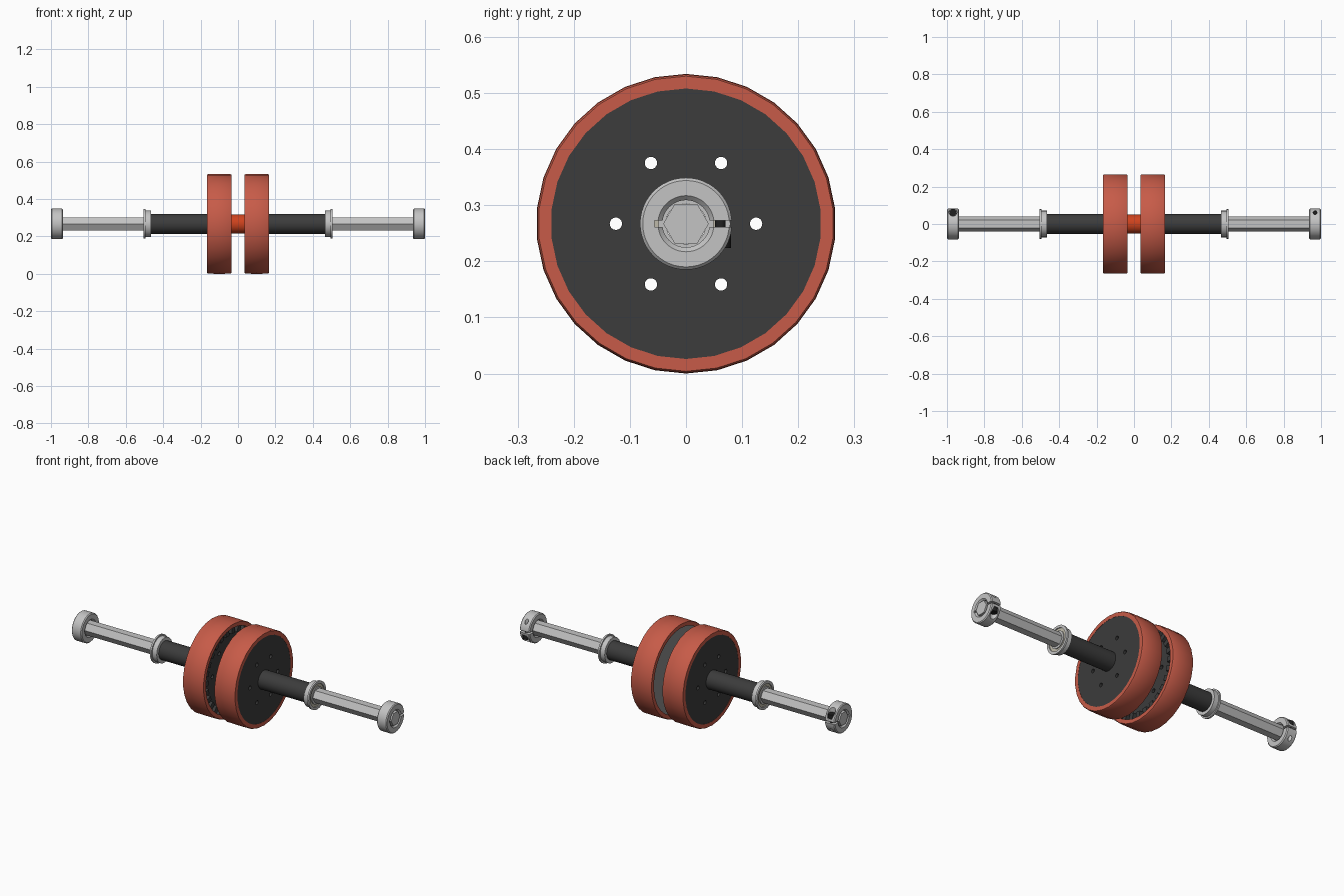
import bpy, bmesh
from math import cos, sin, pi, radians
from mathutils import Matrix, Vector

if "Cube" in bpy.data.objects:
    bpy.data.objects.remove(bpy.data.objects["Cube"])

R = 0.267                       # wheel radius, also axle height
AXLE = Vector((0, 0, R))
ALONG_X = Matrix.Rotation(pi / 2, 4, 'Y')


def material(name, r, g, b):
    m = bpy.data.materials.new(name)
    m.use_nodes = True
    m.diffuse_color = (r, g, b, 1)
    m.node_tree.nodes["Principled BSDF"].inputs["Base Color"].default_value = (r, g, b, 1)
    return m


RUBBER = material("red rubber", 0.57, 0.105, 0.065)
DARK = material("charcoal plastic", 0.045, 0.045, 0.045)
METAL = material("light metal", 0.55, 0.55, 0.55)
PLATE = material("grey plate", 0.27, 0.27, 0.27)
ORANGE = material("bright orange", 0.62, 0.055, 0.012)
SHIELD = material("pale shield", 0.52, 0.49, 0.40)
BLACK = material("black steel", 0.015, 0.015, 0.015)


def finish(bm, name, mat):
    bmesh.ops.recalc_face_normals(bm, faces=bm.faces)
    me = bpy.data.meshes.new(name)
    bm.to_mesh(me)
    bm.free()
    ob = bpy.data.objects.new(name, me)
    bpy.context.collection.objects.link(ob)
    ob.location = AXLE
    me.materials.append(mat)
    return ob


def lathe(name, profile, mat, steps=48, phase=0.0):
    """Spin a closed (x, radius) profile about the axle."""
    bm = bmesh.new()
    rings = []
    for i in range(steps):
        a = phase + 2 * pi * i / steps
        rings.append([bm.verts.new((x, r * cos(a), r * sin(a))) for x, r in profile])
    n = len(profile)
    for i in range(steps):
        p, q = rings[i], rings[(i + 1) % steps]
        for j in range(n):
            k = (j + 1) % n
            bm.faces.new((p[j], p[k], q[k], q[j]))
    return finish(bm, name, mat)


def tube(name, x0, x1, inner, outer, mat, steps=48):
    return lathe(name, [(x0, inner), (x1, inner), (x1, outer), (x0, outer)], mat, steps)


def add_cylinder(bm, r, depth, matrix, sides=24):
    bmesh.ops.create_cone(bm, cap_ends=True, segments=sides, radius1=r, radius2=r,
                          depth=depth, matrix=matrix)


def add_box(bm, centre, size, turn=Matrix()):
    bmesh.ops.create_cube(bm, size=1, matrix=turn @ Matrix.Translation(centre)
                          @ Matrix.Diagonal((*size, 1)))


def cut(ob, *cutters):
    bpy.context.view_layer.objects.active = ob
    for c in cutters:
        m = ob.modifiers.new("cut", 'BOOLEAN')
        m.object, m.solver = c, 'EXACT'
        bpy.ops.object.modifier_apply(modifier=m.name)


def smooth(ob):
    bpy.ops.object.select_all(action='DESELECT')
    ob.select_set(True)
    bpy.context.view_layer.objects.active = ob
    bpy.ops.object.shade_smooth_by_angle(angle=radians(30))


# Hexagonal shaft, full length
bm = bmesh.new()
for turn in [Matrix.Rotation(pi / 2, 4, 'X') @ Matrix.Rotation(pi / 2, 4, 'Y')]:
    add_cylinder(bm, 0.0405, 2.0, ALONG_X @ Matrix.Rotation(pi / 2, 4, 'Z'), 6)
if max(v.co.y for v in bm.verts) < 0.04:
    bmesh.ops.rotate(bm, verts=bm.verts, matrix=Matrix.Rotation(pi / 6, 3, 'X'))
finish(bm, "hex_shaft", METAL)

# Centre spacer
smooth(tube("centre_spacer", -0.06, 0.06, 0.036, 0.051, ORANGE))

# Bolt hole cutter shared by both wheels
bm = bmesh.new()
for i in range(6):
    a = i * pi / 3
    add_cylinder(bm, 0.011, 0.6,
                 Matrix.Translation((0, 0.125 * cos(a), 0.125 * sin(a))) @ ALONG_X)
holes = finish(bm, "bolt_hole_cutter", BLACK)

for s, side in ((1, "left"), (-1, "right")):
    # Tyre: thirty sided band with a slight crown
    smooth(lathe(side + "_tyre",
                 [(s * x, r) for x, r in ((0.035, 0.241), (0.165, 0.241), (0.165, 0.263),
                                          (0.160, 0.266), (0.100, R), (0.040, 0.266),
                                          (0.035, 0.263))],
                 RUBBER, 30, radians(6)))

    # Wheel hub with six bolt holes
    inner = 0.055 if s > 0 else 0.075
    hub = tube(side + "_hub", s * inner, s * 0.164, 0.036, 0.2415, DARK, 60)
    cut(hub, holes)
    smooth(hub)

    # Sleeve between wheel and bearing
    smooth(tube(side + "_sleeve", s * 0.15, s * 0.468, 0.036, 0.053, DARK))

    # Flanged bearing with recessed shield
    smooth(lathe(side + "_bearing",
                 [(s * x, r) for x, r in ((0.466, 0.038), (0.466, 0.071), (0.494, 0.071),
                                          (0.494, 0.079), (0.504, 0.079), (0.504, 0.064),
                                          (0.494, 0.064), (0.494, 0.038))], METAL))
    smooth(tube(side + "_bearing_shield", s * 0.492, s * 0.498, 0.049, 0.065, SHIELD))
    smooth(tube(side + "_bearing_race", s * 0.490, s * 0.503, 0.036, 0.049, METAL))

    # Split clamp collar, screw entering from opposite sides at each end
    mid = s * 0.968
    collar = lathe(side + "_collar",
                   [(mid + x, r) for x, r in ((-0.032, 0.050), (-0.024, 0.042), (0.024, 0.042),
                                              (0.032, 0.050), (0.032, 0.077), (0.027, 0.082),
                                              (-0.027, 0.082), (-0.032, 0.077))], METAL)
    bm = bmesh.new()
    add_box(bm, (mid, 0.07, 0), (0.1, 0.07, 0.011))
    slit = finish(bm, side + "_slit_cutter", BLACK)
    bm = bmesh.new()
    add_box(bm, (mid, -0.045, 0), (0.1, 0.022, 0.011))
    relief = finish(bm, side + "_relief_cutter", BLACK)
    bm = bmesh.new()
    add_cylinder(bm, 0.021, 0.1, Matrix.Translation((mid, 0.063, -s * 0.068)))
    pocket = finish(bm, side + "_pocket_cutter", BLACK)
    bm = bmesh.new()
    add_cylinder(bm, 0.010, 0.2, Matrix.Translation((mid, 0.061, 0)))
    thread = finish(bm, side + "_thread_cutter", BLACK)
    cut(collar, slit, relief, pocket, thread)
    smooth(collar)
    for c in (slit, relief, pocket, thread):
        bpy.data.objects.remove(c)

    # Clamp screw
    bm = bmesh.new()
    add_cylinder(bm, 0.019, 0.024, Matrix.Translation((mid, 0.061, -s * 0.031)))
    add_cylinder(bm, 0.0095, 0.06, Matrix.Translation((mid, 0.061, 0)))
    smooth(finish(bm, side + "_clamp_screw", BLACK))

# Flat plate on the inner side of the left wheel
plate = tube("left_inner_plate", 0.047, 0.056, 0.036, 0.2412, PLATE, 60)
cut(plate, holes)
smooth(plate)

# Ring of teeth on the inner side of the right wheel
bm = bmesh.new()
for i in range(26):
    add_box(bm, (-0.062, 0.221, 0), (0.030, 0.040, 0.028),
            Matrix.Rotation(2 * pi * i / 26, 4, 'X'))
finish(bm, "right_inner_teeth", DARK)

bpy.data.objects.remove(holes)
